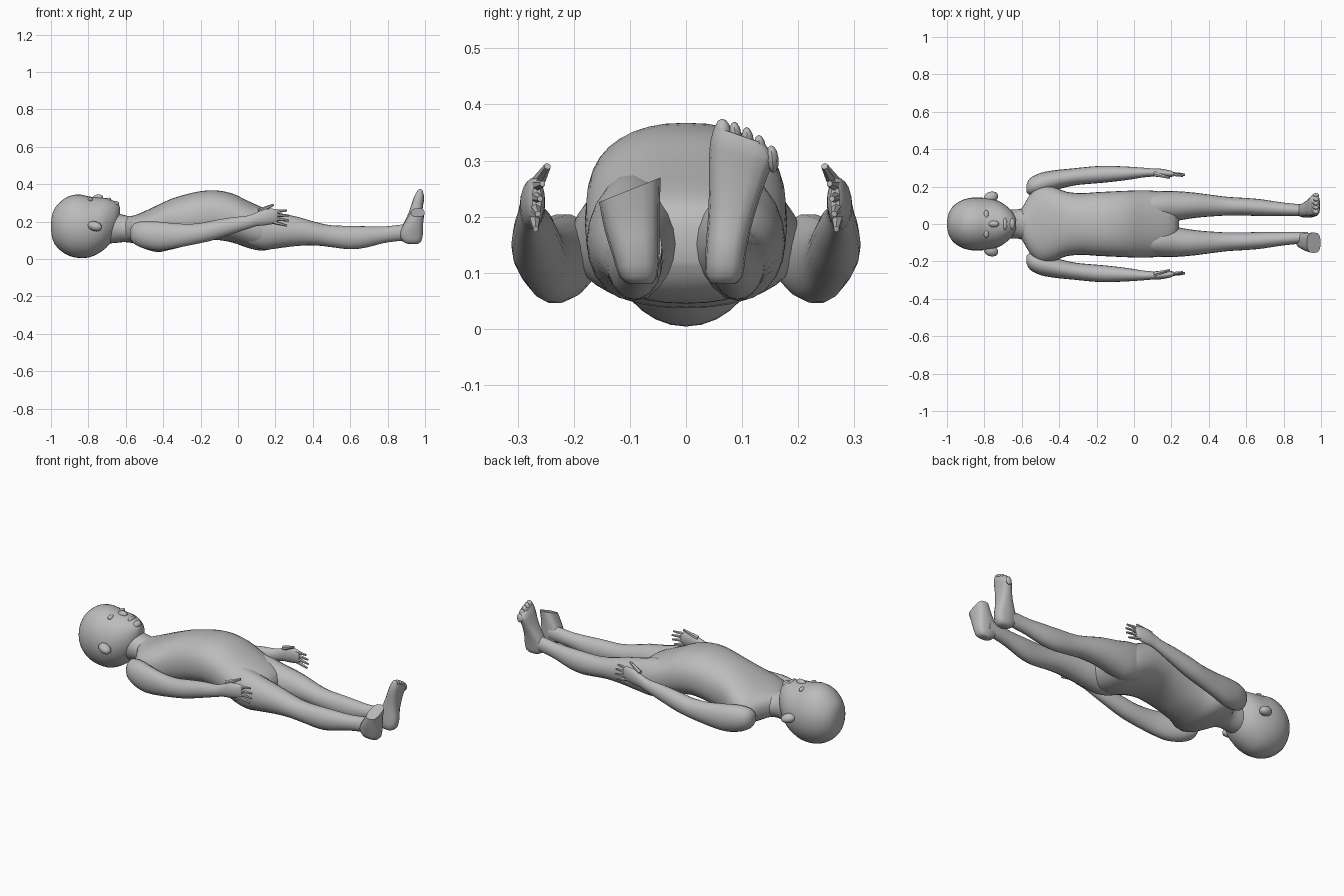
import bpy, bmesh, math
from mathutils import Vector, Euler

skin = bpy.data.materials.new("plain grey")
skin.diffuse_color = (0.5, 0.5, 0.5, 1)


def finish(name, bm):
    bmesh.ops.recalc_face_normals(bm, faces=bm.faces)
    me = bpy.data.meshes.new(name)
    bm.to_mesh(me)
    bm.free()
    ob = bpy.data.objects.new(name, me)
    bpy.context.collection.objects.link(ob)
    me.materials.append(skin)
    bpy.ops.object.select_all(action='DESELECT')
    ob.select_set(True)
    bpy.context.view_layer.objects.active = ob
    bpy.ops.object.shade_smooth_by_angle(angle=math.radians(45))
    return ob


def catmull(rows, steps):
    """Smoothly fill in extra cross-sections between the given ones."""
    out = []
    for i in range(len(rows) - 1):
        a, b, c, d = (rows[max(i - 1, 0)], rows[i], rows[i + 1],
                      rows[min(i + 2, len(rows) - 1)])
        for s in range(steps):
            t = s / steps
            out.append([0.5 * (2 * q + (r - p) * t + (2 * p - 5 * q + 4 * r - u) * t * t
                        + (3 * q - p - 3 * r + u) * t ** 3) for p, q, r, u in zip(a, b, c, d)])
    return out + [list(rows[-1])]


def loft(name, rows, axis='x', n=24, steps=3, power=1.0, slant=0.0):
    """Rows for axis x: x, y_centre, half_width, z_low, z_high.
    Rows for axis z: z, y_centre, half_width, x_low, x_high."""
    bm = bmesh.new()
    rings = []
    rows = catmull(rows, steps)
    for k, (pos, yc, w, lo, hi) in enumerate(rows):
        ring = []
        for i in range(n):
            a = 2 * math.pi * i / n
            c, s = math.cos(a), math.sin(a)
            y = yc + w * math.copysign(abs(c) ** power, c)
            v = (lo + hi) / 2 + (hi - lo) / 2 * math.copysign(abs(s) ** power, s)
            if axis == 'x':
                co = (pos, y, v)
            else:
                co = (v, y, pos + slant * (y - yc) * k / (len(rows) - 1))
            ring.append(bm.verts.new(co))
        rings.append(ring)
    for r, q in zip(rings, rings[1:]):
        for i in range(n):
            j = (i + 1) % n
            bm.faces.new((r[i], r[j], q[j], q[i]))
    bm.faces.new(rings[0])
    bm.faces.new(rings[-1])
    return finish(name, bm)


def blob(name, loc, size, rot=(0, 0, 0), seg=12):
    bm = bmesh.new()
    bmesh.ops.create_uvsphere(bm, u_segments=seg, v_segments=seg // 2 + 2, radius=1)
    e = Euler(rot)
    for v in bm.verts:
        p = Vector((v.co.x * size[0], v.co.y * size[1], v.co.z * size[2]))
        p.rotate(e)
        v.co = p + Vector(loc)
    return finish(name, bm)


def finger(name, a, b, r):
    a, b = Vector(a), Vector(b)
    bm = bmesh.new()
    bmesh.ops.create_cone(bm, cap_ends=True, segments=6, radius1=r, radius2=r * 0.45,
                          depth=(b - a).length)
    q = (b - a).to_track_quat('Z', 'Y')
    for v in bm.verts:
        v.co = q @ v.co + (a + b) / 2
    return finish(name, bm)


# Head, with the face looking up
loft("head", [(-1, 0, .01, .16, .19), (-.99, 0, .06, .10, .25), (-.96, 0, .102, .055, .295),
              (-.91, 0, .131, .02, .333), (-.85, 0, .142, .005, .345), (-.79, 0, .138, .01, .333),
              (-.73, 0, .125, .04, .328), (-.69, 0, .102, .075, .322), (-.655, 0, .07, .125, .305),
              (-.635, 0, .035, .18, .285), (-.63, 0, .012, .21, .26)], n=32)
blob("nose", (-.75, 0, .325), (.03, .018, .02), (0, -.15, 0))
blob("lips", (-.69, 0, .316), (.012, .032, .012))
blob("chin", (-.655, 0, .293), (.02, .03, .018))
for s in (1, -1):
    blob("eyelid", (-.79, s * .05, .317), (.014, .025, .012))
    blob("ear", (-.765, s * .143, .175), (.042, .03, .026), (0, .25, s * .35))

# Neck
loft("neck", [(-.74, 0, .08, .08, .26), (-.66, 0, .078, .085, .25), (-.61, 0, .08, .09, .235),
              (-.56, 0, .10, .085, .225), (-.5, 0, .1, .08, .22)])

# Torso with rounded belly and hips
loft("torso", [(-.62, 0, .05, .12, .21), (-.59, 0, .10, .098, .225), (-.55, 0, .165, .08, .235),
               (-.5, 0, .205, .055, .255), (-.43, 0, .198, .037, .288), (-.36, 0, .172, .05, .32),
               (-.28, 0, .165, .07, .345), (-.2, 0, .17, .092, .362), (-.12, 0, .174, .102, .367),
               (-.03, 0, .178, .088, .35), (.05, 0, .18, .06, .312), (.12, 0, .176, .045, .28),
               (.18, 0, .16, .055, .252), (.22, 0, .125, .085, .225), (.24, 0, .06, .12, .19)],
     n=36, power=.88)

for s, side in ((1, "left"), (-1, "right")):
    # Leg
    loft(side + "_leg", [(.06, s * .095, .07, .07, .28), (.14, s * .094, .082, .05, .268),
                         (.22, s * .096, .08, .058, .246), (.32, s * .1, .068, .07, .225),
                         (.42, s * .098, .057, .072, .196), (.5, s * .095, .05, .063, .18),
                         (.6, s * .092, .047, .052, .177), (.68, s * .087, .045, .06, .175),
                         (.78, s * .08, .037, .085, .174), (.86, s * .075, .033, .096, .182),
                         (.93, s * .073, .03, .1, .19)], n=20)
    # Arm, lying beside the body and rising to the hand
    loft(side + "_arm", [(-.575, s * .19, .02, .11, .16), (-.555, s * .2, .045, .08, .19),
                         (-.5, s * .215, .058, .055, .205), (-.42, s * .235, .053, .045, .2),
                         (-.32, s * .252, .046, .06, .19), (-.22, s * .262, .046, .08, .19),
                         (-.14, s * .267, .044, .098, .205), (-.04, s * .271, .036, .13, .222),
                         (.05, s * .275, .026, .16, .232), (.1, s * .275, .022, .175, .25),
                         (.15, s * .273, .022, .18, .268), (.2, s * .268, .016, .19, .268),
                         (.215, s * .266, .008, .2, .26)], n=18)
    # Fingers and thumb
    for i in range(4):
        z = .2 + .018 * i
        finger(side + "_finger", (.18, s * .27, z), (.262 + .011 * (i in (1, 2)),
               s * (.268 - .004 * i), .178 + .027 * i), .012)
    finger(side + "_thumb", (.11, s * .268, .255), (.19, s * .247, .29), .014)

# Complete foot, toes up
loft("left_foot", [(.08, .066, .02, .91, .96), (.095, .068, .033, .88, .98),
                   (.14, .071, .036, .865, .99), (.19, .078, .039, .885, .985),
                   (.24, .086, .045, .91, .985), (.29, .094, .053, .928, .99),
                   (.32, .1, .056, .938, .995), (.345, .096, .045, .95, .992)],
     axis='z', n=14, steps=2, power=.7, slant=-.35)
for i in range(5):
    blob("toe", (.972, .066 + .022 * i, .35 - .003 * i - .0022 * i * i),
         (.018, .015 if i == 0 else .011, .025), (.1, .15, 0), 8)

# Foot with the toe end cut off at a slant
loft("right_foot", [(.08, -.08, .02, .91, .96), (.095, -.084, .034, .88, .98),
                    (.14, -.089, .042, .865, .99), (.19, -.096, .049, .89, .99),
                    (.248, -.1, .055, .925, .997)],
     axis='z', n=14, steps=2, power=.65, slant=.4)
